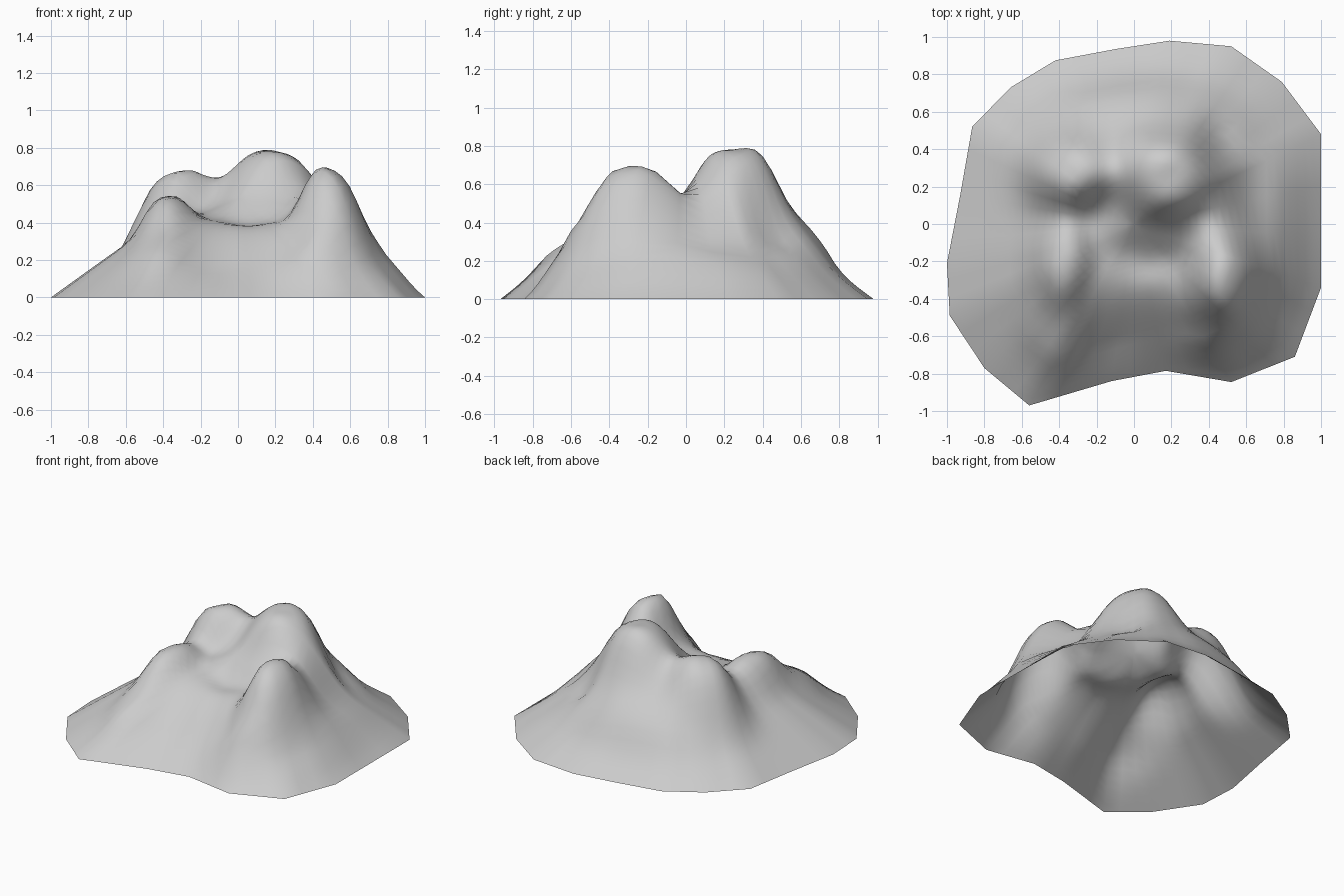
import bpy
import bmesh
from math import exp
from mathutils import Vector

cube = bpy.data.objects.get("Cube")
if cube:
    bpy.data.objects.remove(cube, do_unlink=True)

# Foot of the mountain, counter-clockwise
OUTLINE = [(-1, -.21), (-.985, -.49), (-.8, -.77), (-.56, -.97), (-.12, -.84),
           (.17, -.785), (.52, -.845), (.86, -.71), (1, -.34), (1, .48),
           (.79, .76), (.52, .95), (.19, .98), (-.1, .935), (-.42, .875),
           (-.66, .73), (-.865, .52), (-.93, .15)]

# Landforms: centre x, centre y, width x, width y, height
LANDFORMS = {
    "front_left_peak": (.5, -.31, .18, .28, .36),
    "front_left_skirt": (.8, -.22, .18, .42, .09),
    "front_left_rib": (.5, -.68, .2, .13, .08),
    "front_right_peak": (-.385, -.19, .145, .24, .145),
    "back_summit": (.195, .265, .31, .22, .365),
    "back_shoulder": (-.355, .28, .225, .2, .29),
    "back_apron": (0, .56, .45, .22, .14),
    "middle_saddle": (.2, 0, .36, .15, .09),
    "front_basin": (.06, -.16, .15, .13, -.03),
    "front_right_rib": (-.44, -.55, .14, .3, .06),
    "front_gully": (-.15, -.6, .18, .28, -.03),
    "back_notch": (.44, .42, .1, .13, -.06),
}
PLATEAU = .43
SLOPE = .72
SEGMENTS_PER_SIDE = 3
RINGS = 24


def height(x, y, s):
    """Skirt and plateau at relative radius s, plus the landforms."""
    k = SLOPE * (1 - s) / PLATEAU
    base = PLATEAU * k / (1 + k ** 6) ** (1 / 6)
    fade = min(1, 4 * (1 - s))
    relief = 0
    for cx, cy, wx, wy, top in LANDFORMS.values():
        q = ((x - cx) / wx) ** 2 + ((y - cy) / wy) ** 2
        relief += top * exp(-q ** 1.5)
    return max(0, base + fade * relief)


# Outline divided into shorter segments
rim = []
for a, b in zip(OUTLINE, OUTLINE[1:] + OUTLINE[:1]):
    for i in range(SEGMENTS_PER_SIDE):
        rim.append(Vector(a).lerp(Vector(b), i / SEGMENTS_PER_SIDE))

# Open surface made of shrinking rings around the centre
bm = bmesh.new()
rings = []
for j in range(RINGS):
    s = 1 - j / RINGS
    rings.append([bm.verts.new((p.x * s, p.y * s, height(p.x * s, p.y * s, s)))
                  for p in rim])
centre = bm.verts.new((0, 0, height(0, 0, 0)))
n = len(rim)
for i in range(n):
    k = (i + 1) % n
    for outer, inner in zip(rings, rings[1:]):
        bm.faces.new((outer[i], outer[k], inner[k], inner[i]))
    bm.faces.new((rings[-1][i], rings[-1][k], centre))
for face in bm.faces:
    face.smooth = True

mesh = bpy.data.meshes.new("mountain")
bm.to_mesh(mesh)
bm.free()
mountain = bpy.data.objects.new("mountain", mesh)
bpy.context.collection.objects.link(mountain)

# Plain grey rock
rock = bpy.data.materials.new("grey_rock")
rock.use_nodes = True
color = (.6, .6, .6, 1)
rock.diffuse_color = color
rock.node_tree.nodes["Principled BSDF"].inputs["Base Color"].default_value = color
mesh.materials.append(rock)
